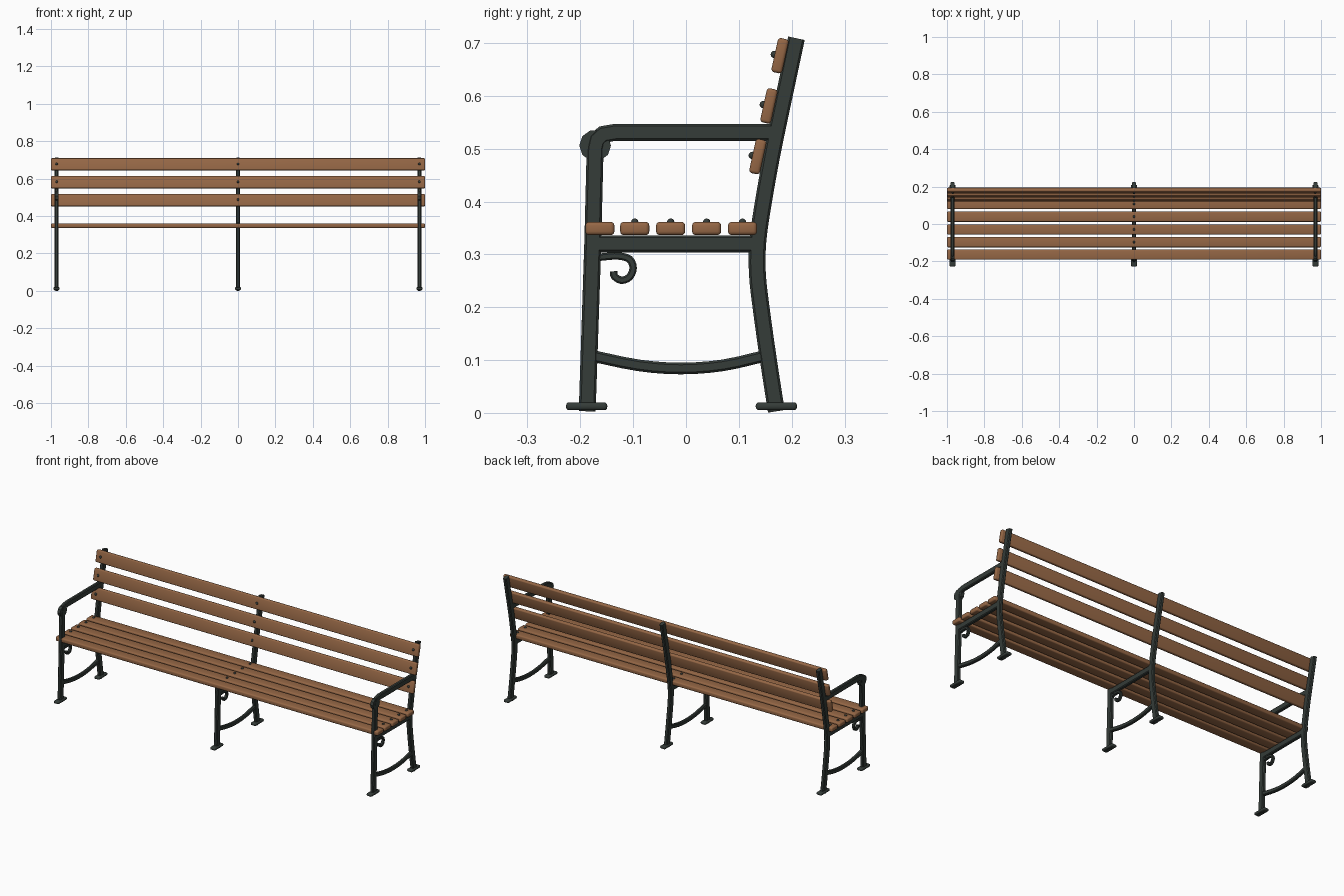
import bpy, bmesh, math
from mathutils import Vector, Matrix

if "Cube" in bpy.data.objects:
    bpy.data.objects.remove(bpy.data.objects["Cube"])


def material(name, rgb):
    m = bpy.data.materials.new(name)
    m.diffuse_color = (*rgb, 1)
    m.use_nodes = True
    m.node_tree.nodes["Principled BSDF"].inputs["Base Color"].default_value = m.diffuse_color
    return m


IRON = material("dark_iron", (0.035, 0.045, 0.04))
WOOD = material("wood", (0.30, 0.135, 0.06))


def finish(bm, name, mat):
    bmesh.ops.recalc_face_normals(bm, faces=bm.faces[:])
    me = bpy.data.meshes.new(name)
    bm.to_mesh(me)
    bm.free()
    ob = bpy.data.objects.new(name, me)
    bpy.context.collection.objects.link(ob)
    me.materials.append(mat)
    bpy.ops.object.select_all(action='DESELECT')
    ob.select_set(True)
    bpy.context.view_layer.objects.active = ob
    bpy.ops.object.shade_smooth_by_angle(angle=math.radians(35))
    return ob


def smooth_path(pts, n=3):
    """Catmull-Rom curve through (y, z) points."""
    p = [Vector(q) for q in pts]
    p = [2 * p[0] - p[1]] + p + [2 * p[-1] - p[-2]]
    out = []
    for i in range(1, len(p) - 2):
        a, b, c, d = p[i - 1:i + 3]
        for k in range(n):
            t = k / n
            out.append(0.5 * (2 * b + (c - a) * t + (2 * a - 5 * b + 4 * c - d) * t * t
                              + (3 * b - a - 3 * c + d) * t ** 3))
    return out + [p[-2]]


def bar(name, x, path, width, depth=0.02, ch=0.004):
    """Chamfered flat bar swept along a path in the side plane."""
    bm = bmesh.new()
    pts = [Vector(q) for q in path]
    hw, hd = width / 2, depth / 2
    sec = [(hd, hw - ch), (hd - ch, hw), (ch - hd, hw), (-hd, hw - ch),
           (-hd, ch - hw), (ch - hd, -hw), (hd - ch, -hw), (hd, ch - hw)]
    rings = []
    for i, p in enumerate(pts):
        d0 = (p - pts[max(i - 1, 0)]).normalized() if i else (pts[1] - p).normalized()
        d1 = (pts[i + 1] - p).normalized() if i < len(pts) - 1 else d0
        d = (d0 + d1).normalized()
        n = Vector((-d.y, d.x)) / max(d.dot(d0), 0.5)
        rings.append([bm.verts.new((x + u, p.x + n.x * v, p.y + n.y * v)) for u, v in sec])
    for a, b in zip(rings, rings[1:]):
        for j in range(8):
            k = (j + 1) % 8
            bm.faces.new((a[j], a[k], b[k], b[j]))
    bm.faces.new(rings[0])
    bm.faces.new(rings[-1])
    return finish(bm, name, IRON)


def block(name, loc, size, r, mat, tilt=0):
    """Box with rounded edges."""
    bm = bmesh.new()
    bmesh.ops.create_cube(bm, size=1, matrix=Matrix.Diagonal((*size, 1)))
    bmesh.ops.bevel(bm, geom=bm.edges[:], offset=r, segments=3, profile=0.5, affect='EDGES')
    bm.transform(Matrix.Translation(loc) @ Matrix.Rotation(tilt, 4, 'X'))
    return finish(bm, name, mat)


def bolt(name, loc):
    bm = bmesh.new()
    bmesh.ops.create_uvsphere(bm, u_segments=10, v_segments=6, radius=0.007,
                              matrix=Matrix.Translation(loc))
    return finish(bm, name, IRON)


BACK = smooth_path([(0.171, 0.003), (0.156, 0.1), (0.142, 0.2), (0.135, 0.265),
                    (0.136, 0.325), (0.145, 0.39), (0.159, 0.47), (0.173, 0.54), (0.209, 0.709)])
STRETCHER = smooth_path([(-0.178, 0.108), (-0.09, 0.090), (-0.01, 0.084),
                         (0.07, 0.090), (0.15, 0.108)])
SCROLL = smooth_path([(-0.168, 0.294), (-0.15, 0.296), (-0.128, 0.297), (-0.107, 0.291),
                      (-0.100, 0.274), (-0.107, 0.257), (-0.122, 0.251),
                      (-0.135, 0.258), (-0.137, 0.268)])
ARM = [(-0.187, 0.003), (-0.177, 0.30), (-0.172, 0.50), (-0.168, 0.517),
       (-0.157, 0.527), (-0.134, 0.531), (0.168, 0.531)]
TILT = math.radians(12.3)
SEAT_Y = [-0.163, -0.097, -0.029, 0.039, 0.107]
BACK_C = [(0.178, 0.676), (0.157, 0.581), (0.136, 0.485)]

# iron frames: two ends with armrests, plain one in the middle
for tag, x in (("left", -0.97), ("middle", 0.0), ("right", 0.97)):
    end = tag != "middle"
    bar(f"{tag}_back_post", x, BACK, 0.032)
    bar(f"{tag}_front_leg_and_arm" if end else "middle_front_leg", x,
        ARM if end else [ARM[0], (-0.176, 0.336)], 0.032)
    bar(f"{tag}_seat_rail", x, [(-0.178, 0.32), (0.135, 0.32)], 0.032)
    bar(f"{tag}_stretcher", x, STRETCHER, 0.022, 0.018)
    bar(f"{tag}_scroll", x, SCROLL, 0.014, 0.016, 0.003)
    for part, y in (("front", -0.188), ("back", 0.171)):
        block(f"{tag}_{part}_foot", (x, y, 0.0125), (0.032, 0.078, 0.015), 0.006, IRON)
    if end:
        # rounded knob at the arm's front
        bm = bmesh.new()
        bmesh.ops.create_cone(bm, cap_ends=True, segments=10, radius1=0.03, radius2=0.03, depth=0.018,
                              matrix=Matrix.Translation((x, -0.172, 0.506)) @ Matrix.Rotation(math.pi / 2, 4, 'Y'))
        finish(bm, f"{tag}_arm_knob", IRON)
    # bolts through the slats
    for i, y in enumerate(SEAT_Y[1:]):
        bolt(f"{tag}_seat_bolt_{i}", (x, y, 0.361))
    for i, (y, z) in enumerate(BACK_C):
        bolt(f"{tag}_back_bolt_{i}", (x, y - 0.011 * math.cos(TILT), z + 0.011 * math.sin(TILT)))

# wooden slats
for i, y in enumerate(SEAT_Y):
    block(f"seat_slat_{i}", (0, y, 0.349), (2, 0.055, 0.025), 0.007, WOOD)
for i, (y, z) in enumerate(BACK_C):
    block(f"back_slat_{i}", (0, y, z), (2, 0.021, 0.066), 0.006, WOOD, -TILT)
